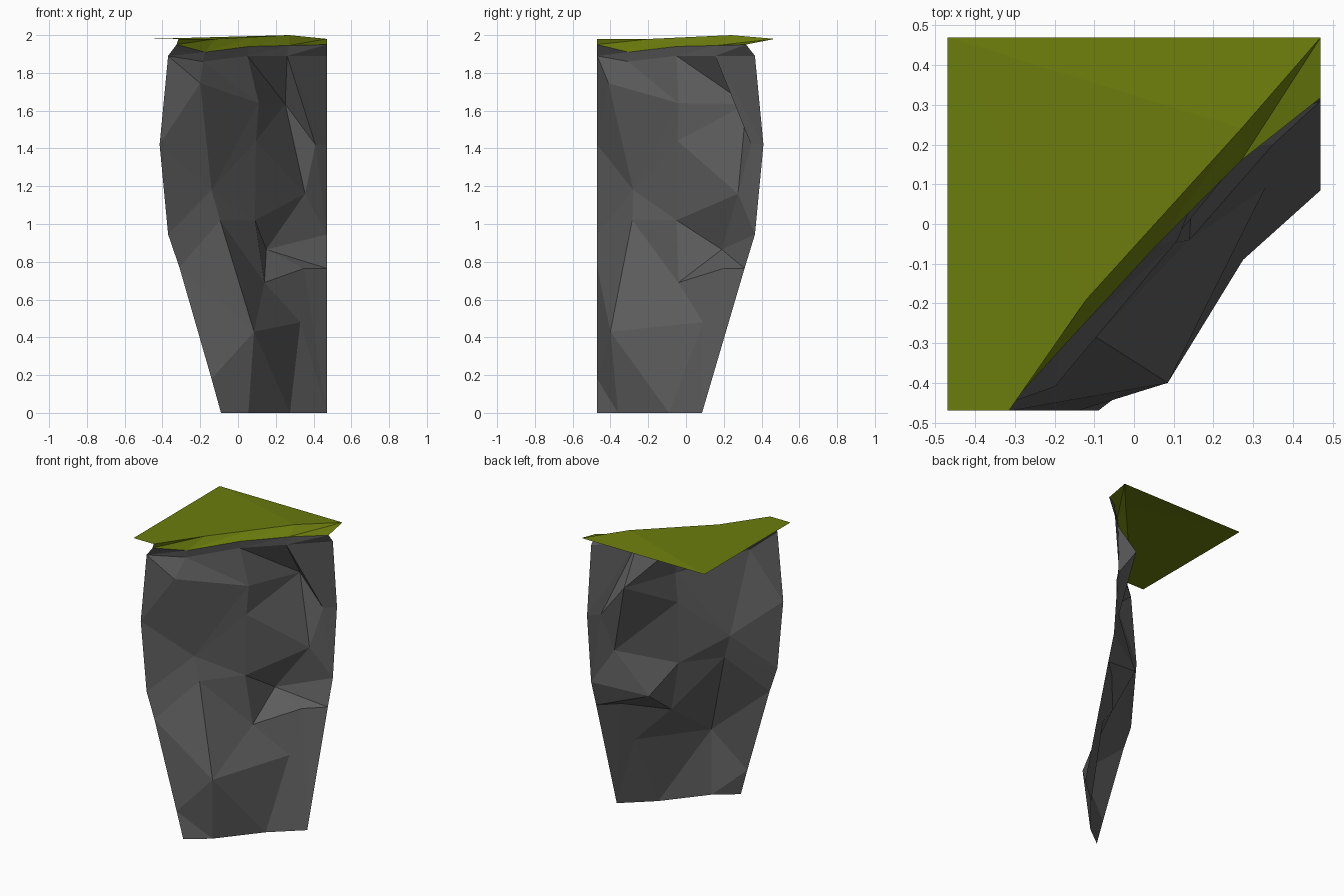
import bpy, bmesh

if "Cube" in bpy.data.objects:
    bpy.data.objects.remove(bpy.data.objects["Cube"])


def material(name, rgb):
    m = bpy.data.materials.new(name)
    m.diffuse_color = (*rgb, 1)
    m.use_nodes = True
    m.node_tree.nodes["Principled BSDF"].inputs["Base Color"].default_value = m.diffuse_color
    return m


class Sheet:
    """Open low-poly sheet made of strips zipped between point chains."""

    def __init__(self):
        self.bm = bmesh.new()
        self.verts = {}

    def face(self, *points):
        points = list(dict.fromkeys(points))
        if len(points) < 3:
            return
        self.bm.faces.new([self.verts.setdefault(p, None) or self.add(p) for p in points])

    def add(self, p):
        self.verts[p] = self.bm.verts.new(p)
        return self.verts[p]

    def zip_up(self, a, b):
        """Stitch two rising columns, always advancing to the lower next point."""
        i = j = 0
        while i < len(a) - 1 or j < len(b) - 1:
            left = j == len(b) - 1 or (i < len(a) - 1 and a[i + 1][2] <= b[j + 1][2])
            self.face(a[i], b[j], a[i + 1] if left else b[j + 1])
            i, j = (i + 1, j) if left else (i, j + 1)

    def rows(self, low, high):
        for k in range(len(low) - 1):
            self.face(low[k], low[k + 1], high[k + 1])
            self.face(low[k], high[k + 1], high[k])

    def finish(self, name, mat):
        me = bpy.data.meshes.new(name)
        self.bm.to_mesh(me)
        self.bm.free()
        me.materials.append(mat)
        ob = bpy.data.objects.new(name, me)
        bpy.context.collection.objects.link(ob)
        return ob


# Rock columns, bottom to top, running from the front edge to the right edge
left = [(-.09, -.47, 0), (-.14, -.47, .18), (-.31, -.47, .77), (-.37, -.47, .945),
        (-.415, -.47, 1.42), (-.37, -.47, 1.89)]
ridge = [(.055, -.36, 0), (.085, -.40, .43), (-.095, -.285, 1.02), (-.14, -.28, 1.18),
         (-.20, -.41, 1.745), (-.185, -.305, 1.86)]
middle = ridge[:2] + [(.14, -.04, .69), (.09, -.05, 1.02), (.095, -.045, 1.44),
                      (.11, -.04, 1.64), (.05, -.05, 1.89)]
lower = [(.275, -.09, 0), (.33, .09, .48), (.35, .20, .765), (.15, .19, .865)]
notch = [(.355, .275, 1.16), (.25, .32, 1.635), (.26, .155, 1.89)]
bulge = [notch[0], (.41, .345, 1.42), notch[2]]
right = [(.47, .085, 0), (.47, .31, .765), (.47, .365, .945), (.47, .41, 1.42),
         (.47, .365, 1.89)]

# Top rows: rock shoulder, lower grass lip, upper grass edge
shoulder = [c[-1] for c in (left, ridge, middle, notch, right)]
lip = [(-.325, -.47, 1.95), (-.175, -.305, 1.91), (.06, -.05, 1.94), (.27, .16, 1.945),
       (.47, .318, 1.95)]
edge = [(-.315, -.47, 1.98), (-.12, -.19, 1.98), (.075, .025, 1.99), (.27, .24, 2.0),
        (.47, .47, 1.98)]

# Rock face
rock = Sheet()
rock.zip_up(left[:3], ridge[:3])
rock.zip_up(left[2:], ridge[2:5])
rock.zip_up(left[5:], ridge[4:])
rock.zip_up(ridge, middle)
rock.zip_up(middle, lower + notch)
rock.zip_up(notch, bulge)
rock.zip_up(lower + bulge, right)
rock.rows(shoulder, lip)
rock.finish("rock_face", material("dark grey rock", (.11, .11, .11)))

# Grass cap: hanging lip plus the corner lawn
grass = Sheet()
grass.rows(lip, edge)
back = (-.47, .47, 1.98)
corner = (-.47, -.47, 1.98)
for p, q in zip(edge[1:], edge[2:]):
    grass.face(p, q, back)
grass.face(edge[1], back, corner)
grass.face(edge[0], edge[1], corner)
grass.finish("grass_top", material("moss green", (.15, .205, .004)))
